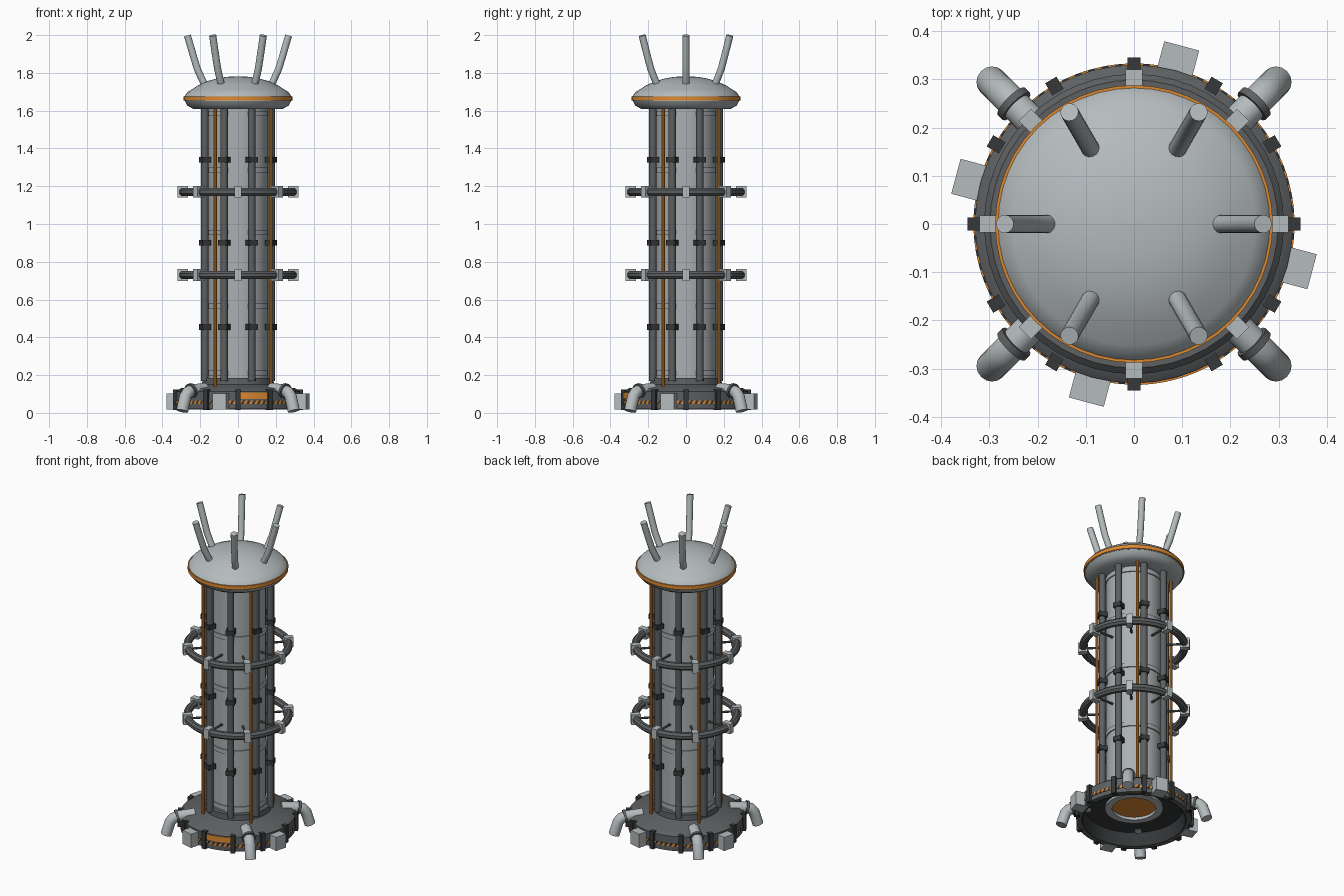
import bpy, bmesh, math
from mathutils import Matrix, Vector

if "Cube" in bpy.data.objects:
    bpy.data.objects.remove(bpy.data.objects["Cube"])


def material(name, r, g, b):
    m = bpy.data.materials.new(name)
    m.diffuse_color = (r, g, b, 1)
    m.use_nodes = True
    m.node_tree.nodes["Principled BSDF"].inputs["Base Color"].default_value = m.diffuse_color
    return m


LIGHT = material("light_grey", 0.46, 0.50, 0.51)
MID = material("core_grey", 0.40, 0.43, 0.44)
DARK = material("dark_grey", 0.11, 0.115, 0.12)
BLACK = material("near_black", 0.035, 0.038, 0.04)
ORANGE = material("orange", 0.72, 0.25, 0.03)


def finish(name, bm, *mats):
    bmesh.ops.recalc_face_normals(bm, faces=bm.faces[:])
    me = bpy.data.meshes.new(name)
    bm.to_mesh(me)
    bm.free()
    ob = bpy.data.objects.new(name, me)
    bpy.context.collection.objects.link(ob)
    for m in mats:
        me.materials.append(m)
    bpy.ops.object.select_all(action='DESELECT')
    ob.select_set(True)
    bpy.context.view_layer.objects.active = ob
    bpy.ops.object.shade_smooth_by_angle(angle=math.radians(32))
    return ob


def skin(bm, loops, closed):
    """Bridge rings of points, as a closed loop or with end caps."""
    rings = [[bm.verts.new(p) for p in ring] for ring in loops]
    n = len(rings[0])
    pairs = list(zip(rings, rings[1:])) + ([(rings[-1], rings[0])] if closed else [])
    for a, b in pairs:
        for i in range(n):
            j = (i + 1) % n
            bm.faces.new((a[i], a[j], b[j], b[i]))
    if not closed:
        bm.faces.new(rings[0])
        bm.faces.new(rings[-1])


def lathe(name, profile, mat, closed=False, seg=48):
    bm = bmesh.new()
    angs = [2 * math.pi * i / seg for i in range(seg)]
    skin(bm, [[(r * math.cos(a), r * math.sin(a), z) for a in angs] for r, z in profile], closed)
    return finish(name, bm, mat)


def tube(bm, path, radius, deg, seg=14):
    """Round tube along (radius, height) points, turned about z."""
    pts = [Vector((r, 0, z)) for r, z in path]
    rot = Matrix.Rotation(math.radians(deg), 3, 'Z')
    loops = []
    for i, p in enumerate(pts):
        t = (pts[min(i + 1, len(pts) - 1)] - pts[max(i - 1, 0)]).normalized()
        side = Vector((0, 1, 0))
        up = t.cross(side)
        loops.append([rot @ (p + radius * (math.cos(a) * side + math.sin(a) * up))
                      for a in (2 * math.pi * k / seg for k in range(seg))])
    skin(bm, loops, False)


def block(bm, r, z, size, deg):
    """Box (radial, tangential, height) placed at a polar position."""
    m = (Matrix.Rotation(math.radians(deg), 4, 'Z') @ Matrix.Translation((r, 0, z))
         @ Matrix.Diagonal((*size, 1)))
    bmesh.ops.create_cube(bm, size=1, matrix=m)


def tubes(name, path, radius, degs, mat, seg=14):
    bm = bmesh.new()
    for d in degs:
        tube(bm, path, radius, d, seg)
    return finish(name, bm, mat)


def blocks(name, r, heights, size, degs, mat):
    bm = bmesh.new()
    for z in heights:
        for d in degs:
            block(bm, r, z, size, d)
    return finish(name, bm, mat)


EIGHTH = [45 * k for k in range(8)]
ROD = [22.5 + d for d in EIGHTH]
DIAG = [45, 135, 225, 315]

# Hollow base with sloped top and collar
lathe("base_housing", [(0.33, 0.02), (0.33, 0.112), (0.305, 0.13), (0.205, 0.142), (0.19, 0.15),
                       (0.188, 0.185), (0.15, 0.185), (0.15, 0.115), (0.285, 0.105), (0.30, 0.02)],
      DARK, closed=True)
lathe("base_lining", [(0.299, 0.018), (0.283, 0.103), (0.165, 0.112), (0.165, 0.108),
                      (0.279, 0.099), (0.295, 0.018)], BLACK, closed=True)

# Exhaust opening under the core
lathe("exhaust_rim", [(0.166, 0.095), (0.166, 0.14), (0.125, 0.14), (0.125, 0.095)], LIGHT, closed=True)
lathe("exhaust_glow", [(0.13, 0.112), (0.13, 0.13)], ORANGE)

# Core column and its bands
lathe("core_column", [(0.16, 0.13), (0.16, 1.63)], MID)
for i, z in enumerate((0.21, 0.565, 0.955, 1.285, 1.585)):
    lathe(f"core_band_{i + 1}", [(0.158, z - 0.014), (0.167, z - 0.014),
                                 (0.167, z + 0.014), (0.158, z + 0.014)], MID, closed=True)

# Vertical rods, clamps and orange conduits
tubes("support_rods", [(0.19, 0.17), (0.19, 1.63)], 0.02, ROD, DARK, 12)
blocks("rod_clamps", 0.19, (0.455, 0.9, 1.34), (0.048, 0.05, 0.03), ROD, BLACK)
tubes("orange_conduits", [(0.212, 0.14), (0.212, 1.64)], 0.009,
      [55.5 + 90 * k for k in range(4)], ORANGE, 10)

# Two outer rings with blocks and spokes
for tag, z in (("lower", 0.73), ("upper", 1.17)):
    section = [(0.29 + 0.023 * math.cos(a), z + 0.023 * math.sin(a))
               for a in (math.pi * (k + 0.5) / 4 for k in range(8))]
    lathe(f"{tag}_ring", section, DARK, closed=True)
    blocks(f"{tag}_ring_blocks", 0.293, (z,), (0.054, 0.036, 0.062), EIGHTH, LIGHT)
    tubes(f"{tag}_ring_spokes", [(0.155, z), (0.28, z)], 0.007, EIGHTH, DARK, 8)

# Cap: underside, orange trim, dome
lathe("cap_underside", [(0.15, 1.608), (0.235, 1.608), (0.268, 1.627), (0.283, 1.655)], MID)
lathe("cap_trim", [(0.27, 1.653), (0.288, 1.653), (0.288, 1.676), (0.27, 1.676)], ORANGE, closed=True)
lathe("cap_dome", [(0.282, 1.65), (0.282, 1.677), (0.268, 1.698), (0.252, 1.708), (0.21, 1.735),
                   (0.16, 1.757), (0.11, 1.771), (0.06, 1.779), (0.002, 1.782)], LIGHT)

# Antenna pipes on the cap
tubes("antenna_pipes", [(0.165, 1.715), (0.19, 1.765), (0.215, 1.82), (0.232, 1.875), (0.268, 1.998)],
      0.019, [60 * k for k in range(6)], LIGHT)

# Ribs and boxes around the base
blocks("base_ribs", 0.33, (0.07,), (0.03, 0.027, 0.11), [30 * k for k in range(12)], BLACK)
blocks("base_boxes", 0.345, (0.06,), (0.075, 0.075, 0.086), [75 + 90 * k for k in range(4)], LIGHT)

# Drain pipes with flanges and mounts
tubes("drain_pipes", [(0.25, 0.127), (0.35, 0.118), (0.376, 0.108), (0.394, 0.088), (0.418, 0.01)],
      0.032, DIAG, LIGHT, 16)
tubes("drain_flanges", [(0.345, 0.119), (0.36, 0.115)], 0.04, DIAG, DARK, 16)

# Hazard stripe: alternating orange and black faces
bm = bmesh.new()
N = 144
angs = [2 * math.pi * i / N for i in range(N)]
skin(bm, [[(r * math.cos(a + s), r * math.sin(a + s), z) for a in angs] for r, z, s in
          ((0.329, 0.047, 0), (0.333, 0.047, 0), (0.333, 0.065, 0.03), (0.329, 0.065, 0.03))], True)
for f in bm.faces:
    f.material_index = (f.index if f.index >= 0 else 0) % 2
bm.faces.index_update()
for f in bm.faces:
    f.material_index = f.index % 2
finish("hazard_stripe", bm, ORANGE, BLACK)

# Orange access panel on the front of the base
bm = bmesh.new()
arc = [math.radians(-88 + 26 * i / 6) for i in range(7)]
skin(bm, [[(r * math.cos(a), r * math.sin(a), z) for r, z in
           ((0.326, 0.074), (0.334, 0.074), (0.334, 0.108), (0.326, 0.108))] for a in arc], False)
finish("access_panel", bm, ORANGE)
